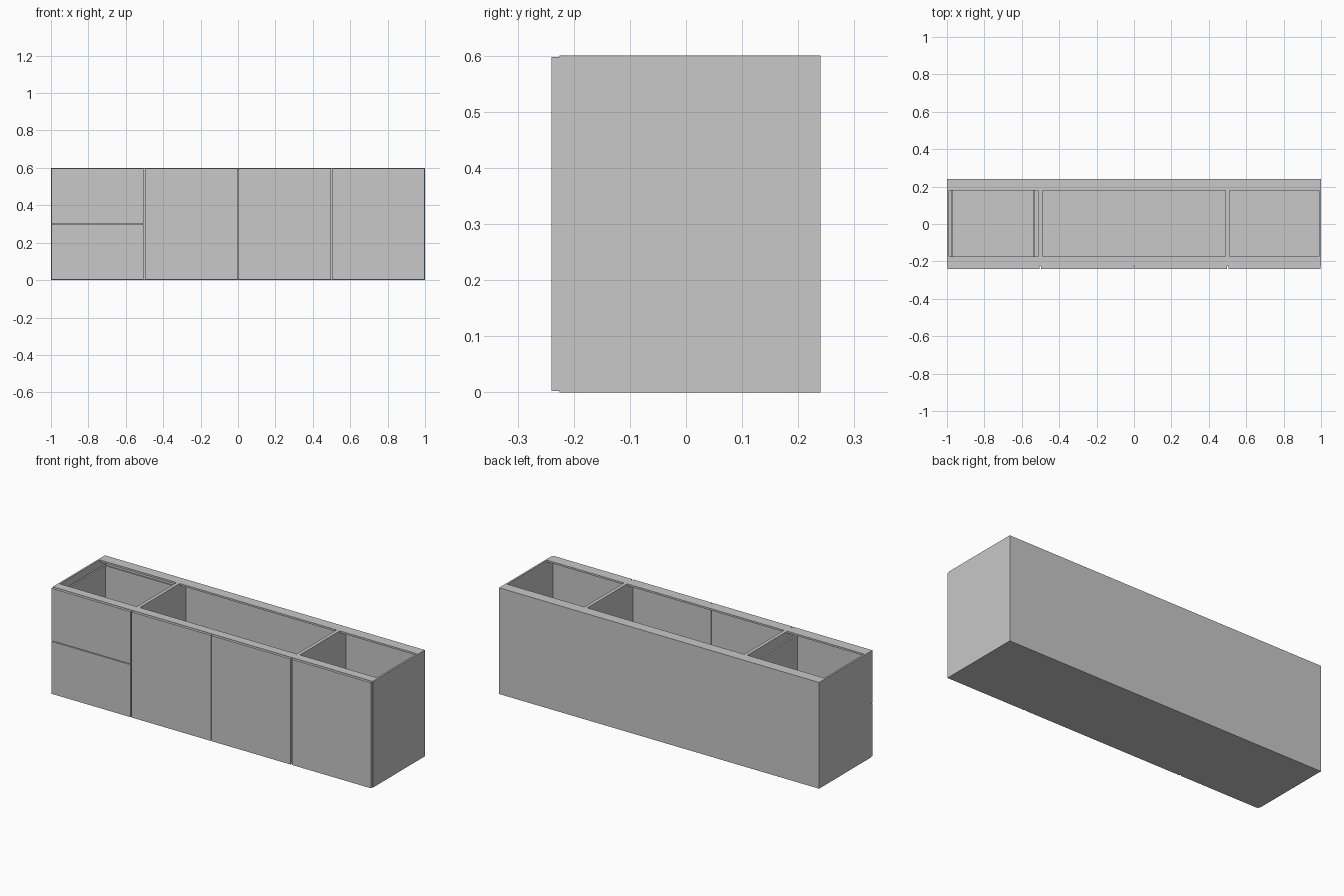
import bpy
import bmesh
from mathutils import Matrix, Vector

cube = bpy.data.objects.get("Cube")
if cube:
    bpy.data.objects.remove(cube, do_unlink=True)

grey = bpy.data.materials.new("light grey")
grey.use_nodes = True
grey.diffuse_color = (0.58, 0.58, 0.58, 1)
grey.node_tree.nodes["Principled BSDF"].inputs["Base Color"].default_value = grey.diffuse_color


def panels(name, boxes):
    """One object made of flat boxes, each given as x, y and z ranges."""
    bm = bmesh.new()
    for ranges in boxes:
        lo, hi = (Vector(corner) for corner in zip(*ranges))
        place = Matrix.Translation((lo + hi) / 2) @ Matrix.Diagonal((*(hi - lo), 1))
        bmesh.ops.create_cube(bm, size=1, matrix=place)
    mesh = bpy.data.meshes.new(name)
    bm.to_mesh(mesh)
    bm.free()
    mesh.materials.append(grey)
    obj = bpy.data.objects.new(name, mesh)
    bpy.context.collection.objects.link(obj)
    return obj


HEIGHT = 0.6
BOARD = 0.01
FRONT, CARCASS, BACK = -0.24, -0.225, 0.24   # door face, carcass front, rear
INNER_BACK = BACK - 0.005
inside_z = (BOARD, HEIGHT - BOARD)

# Carcass: base, back, ends, dividers and top stretchers
panels("base", [((-1, 1), (CARCASS, BACK), (0, BOARD))])
panels("back_panel", [((-1, 1), (INNER_BACK, BACK), (BOARD, HEIGHT))])
uprights = {"right_end": (-1, -0.99), "right_divider": (-0.51, -0.49),
            "left_divider": (0.49, 0.51), "left_end": (0.99, 1)}
for name, x in uprights.items():
    panels(name, [(x, (CARCASS, INNER_BACK), (BOARD, HEIGHT))])

bays = {"right": (-0.99, -0.51), "middle": (-0.49, 0.49), "left": (0.51, 0.99)}
for name, x in bays.items():
    top_z = (HEIGHT - BOARD, HEIGHT)
    panels(name + "_front_stretcher", [(x, (CARCASS, -0.175), top_z)])
    panels(name + "_back_stretcher", [(x, (0.18, INNER_BACK), top_z)])

# Doors
front_y = (FRONT, CARCASS)
door_z = (0.002, HEIGHT - 0.002)
doors = {"middle_right_door": (-0.496, -0.002), "middle_left_door": (0.002, 0.496),
         "left_door": (0.504, 0.998)}
for name, x in doors.items():
    panels(name, [(x, front_y, door_z)])

# Two stacked drawers, each a front and an open box
x0, x1 = -0.979, -0.53
for name, bottom in (("lower", 0), ("upper", 0.3)):
    panels(name + "_drawer_front",
           [((-0.998, -0.504), front_y, (bottom + 0.002, bottom + 0.298))])
    z = (bottom + 0.03, bottom + 0.265)
    panels(name + "_drawer_box", [
        ((x0, x0 + BOARD), (CARCASS, 0.21), z),
        ((x1 - BOARD, x1), (CARCASS, 0.21), z),
        ((x0 + BOARD, x1 - BOARD), (0.2, 0.21), z),
        ((x0 + BOARD, x1 - BOARD), (CARCASS, 0.2), (z[0], z[0] + BOARD))])
